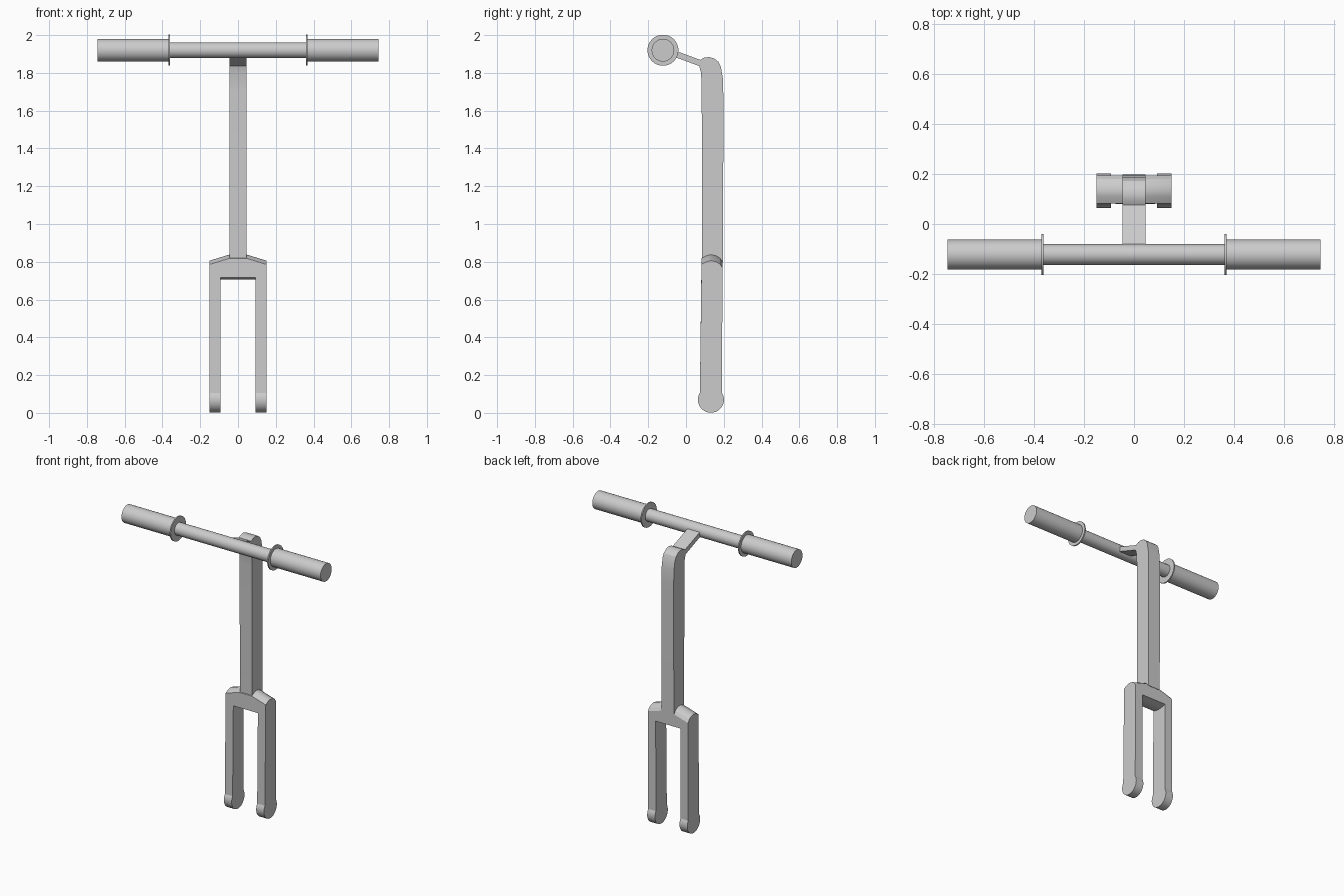
import bpy, bmesh, math

cube = bpy.data.objects.get("Cube")
if cube:
    bpy.data.objects.remove(cube, do_unlink=True)

grey = bpy.data.materials.new("light grey")
grey.use_nodes = True
grey.diffuse_color = (0.6, 0.6, 0.6, 1)
grey.node_tree.nodes["Principled BSDF"].inputs["Base Color"].default_value = (0.6, 0.6, 0.6, 1)


def finish(name, bm):
    """Turn a bmesh into a named object with edges kept sharp."""
    bmesh.ops.recalc_face_normals(bm, faces=bm.faces)
    mesh = bpy.data.meshes.new(name)
    bm.to_mesh(mesh)
    bm.free()
    mesh.materials.append(grey)
    obj = bpy.data.objects.new(name, mesh)
    bpy.context.collection.objects.link(obj)
    shade(obj)
    return obj


def shade(obj):
    bpy.ops.object.select_all(action='DESELECT')
    obj.select_set(True)
    bpy.context.view_layer.objects.active = obj
    bpy.ops.object.shade_smooth_by_angle(angle=math.radians(25))


def loft(name, sections):
    """Skin sections given as (x, [(y, z), ...])."""
    bm = bmesh.new()
    rings = [[bm.verts.new((x, y, z)) for y, z in pts] for x, pts in sections]
    for a, b in zip(rings, rings[1:]):
        for i in range(len(a)):
            bm.faces.new((a[i - 1], a[i], b[i], b[i - 1]))
    bm.faces.new(rings[0])
    bm.faces.new(rings[-1])
    return finish(name, bm)


def circle(y, z, r, start=0, end=360, steps=32):
    angles = [math.radians(start + (end - start) * i / steps) for i in range(steps + 1)]
    pts = [(y + r * math.cos(a), z + r * math.sin(a)) for a in angles]
    return pts[:-1] if end - start == 360 else pts


def tube(name, x0, x1, r):
    ring = circle(-0.122, 1.92, r)
    return loft(name, [(x0, ring), (x1, ring)])


# Handlebar, with a grip and a guard disc on each side
tube("handlebar", -0.37, 0.37, 0.042)
for side, s in (("left", 1), ("right", -1)):
    tube(side + "_grip", s * 0.365, s * 0.745, 0.06)
    tube(side + "_grip_guard", s * 0.361, s * 0.369, 0.082)

# Steering column bending forward into the arm that holds the bar
column = [(0.086, 0.8), (0.196, 0.8), (0.198, 1.67), (0.195, 1.77), (0.185, 1.83),
          (0.172, 1.858), (0.15, 1.876), (0.122, 1.884), (0.095, 1.88), (0.075, 1.869),
          (-0.1, 1.934), (-0.115, 1.905), (0.07, 1.836), (0.08, 1.8), (0.083, 1.7)]
loft("steering_column", [(-0.046, column), (0.046, column)])

# Fork: rounded feet, arched crown falling away to the sides
feet = circle(0.132, 0.07, 0.069, 148, 392, 24)
crown = [(0.193, 0.8), (0.18, 0.82), (0.16, 0.832), (0.132, 0.838),
         (0.11, 0.833), (0.082, 0.818)]


def fork_section(x):
    drop = 0.032 if abs(x) > 0.1 else 0
    return (x, feet + [(y, z - drop) for y, z in crown])


fork = loft("fork", [fork_section(x) for x in (-0.15, -0.046, 0.046, 0.15)])

# Gap for the wheel, cut with a slightly dished top
gap = [(-0.1, -0.2), (-0.1, 0.716), (0.08, 0.716), (0.105, 0.708), (0.135, 0.705),
       (0.165, 0.708), (0.192, 0.716), (0.4, 0.716), (0.4, -0.2)]
cutter = loft("wheel_gap_cutter", [(-0.092, gap), (0.092, gap)])
cutter.hide_render = True
cut = fork.modifiers.new("wheel_gap", 'BOOLEAN')
cut.operation = 'DIFFERENCE'
cut.solver = 'EXACT'
cut.object = cutter
bpy.context.view_layer.objects.active = fork
bpy.ops.object.modifier_apply(modifier=cut.name)
bpy.data.objects.remove(cutter, do_unlink=True)
shade(fork)
